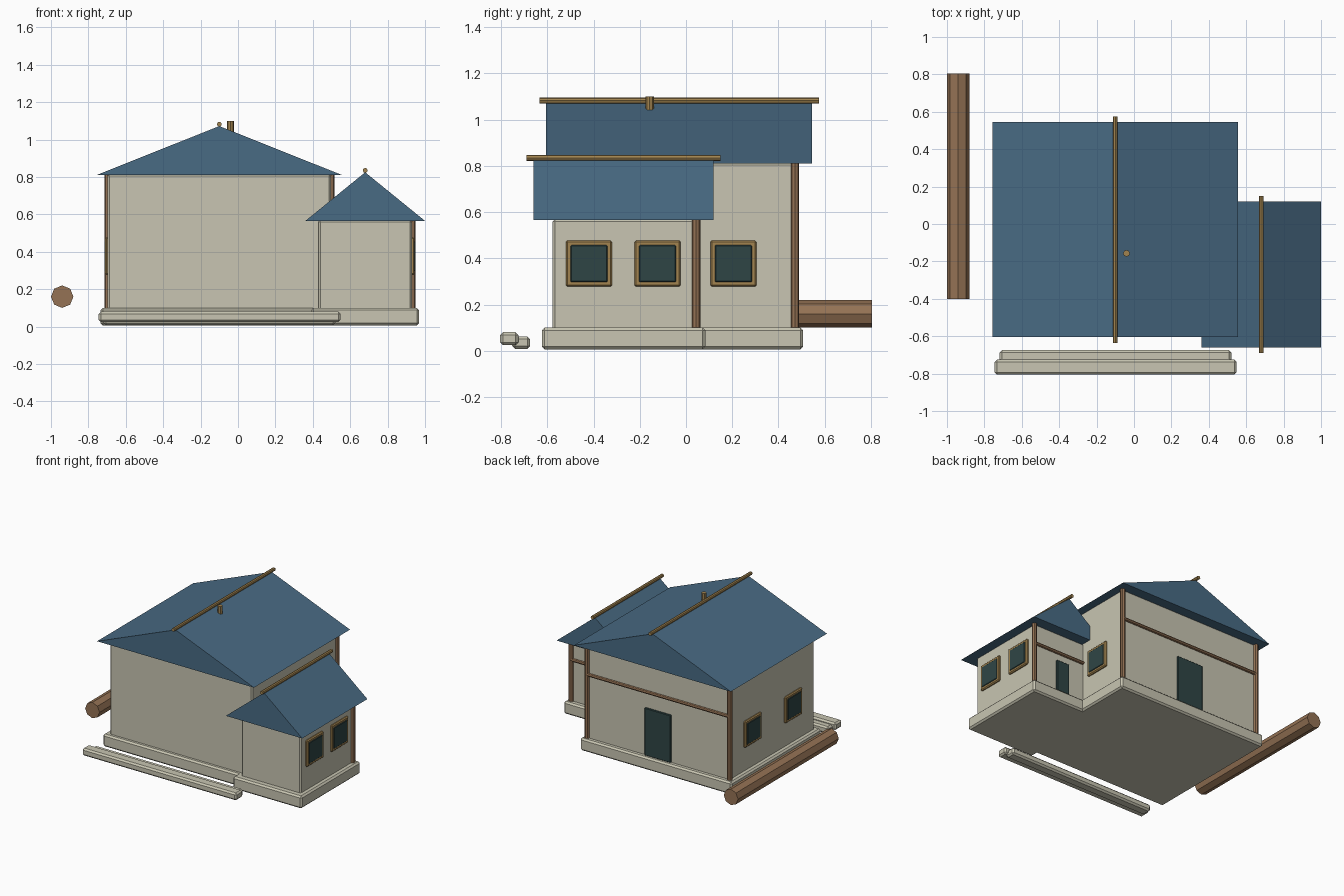
import bpy
import bmesh
from math import radians
from mathutils import Matrix, Vector

default_cube = bpy.data.objects.get("Cube")
if default_cube:
    bpy.data.objects.remove(default_cube, do_unlink=True)


def make_material(name, red, green, blue):
    material = bpy.data.materials.new(name)
    material.use_nodes = True
    colour = (red, green, blue, 1)
    material.diffuse_color = colour
    material.node_tree.nodes["Principled BSDF"].inputs["Base Color"].default_value = colour
    return material


plaster = make_material("pale plaster", 0.58, 0.56, 0.445)
roof_blue = make_material("slate blue", 0.066, 0.146, 0.23)
brown_wood = make_material("brown wood", 0.3, 0.17, 0.09)
tan_wood = make_material("tan wood", 0.36, 0.23, 0.08)
dark_glass = make_material("dark teal", 0.028, 0.06, 0.06)


def finish(bm, name, material):
    bmesh.ops.recalc_face_normals(bm, faces=bm.faces)
    mesh = bpy.data.meshes.new(name)
    bm.to_mesh(mesh)
    bm.free()
    mesh.materials.append(material)
    obj = bpy.data.objects.new(name, mesh)
    bpy.context.collection.objects.link(obj)
    return obj


def box(name, material, x_range, y_range, z_range, bevel=0.0):
    """Axis-aligned box between the given limits, with optional chamfer."""
    bm = bmesh.new()
    bmesh.ops.create_cube(bm, size=1)
    limits = (x_range, y_range, z_range)
    for vert in bm.verts:
        vert.co = Vector([(low + high) / 2 + c * (high - low)
                          for c, (low, high) in zip(vert.co, limits)])
    if bevel:
        bmesh.ops.bevel(bm, geom=bm.edges[:], offset=bevel, segments=1, affect='EDGES')
    return finish(bm, name, material)


def pole(name, material, start, end, radius):
    """Eight-sided rod from start to end, with corners on the axes."""
    start, end = Vector(start), Vector(end)
    direction = end - start
    bm = bmesh.new()
    bmesh.ops.create_cone(bm, cap_ends=True, segments=8, radius1=radius,
                          radius2=radius, depth=direction.length)
    if abs(direction.x) > 0:
        turn = Matrix.Rotation(radians(90), 4, 'Y')
    elif abs(direction.y) > 0:
        turn = Matrix.Rotation(radians(90), 4, 'X')
    else:
        turn = Matrix.Identity(4)
    bm.transform(Matrix.Translation((start + end) / 2) @ turn)
    return finish(bm, name, material)


def gable_roof(name, centre, half_width, y_range, eave, peak):
    """Solid triangular prism running along y."""
    bm = bmesh.new()
    profile = ((-half_width, eave), (half_width, eave), (0, peak))
    face = bm.faces.new([bm.verts.new((centre + x, y_range[0], z)) for x, z in profile])
    extruded = bmesh.ops.extrude_face_region(bm, geom=[face])
    moved = [g for g in extruded["geom"] if isinstance(g, bmesh.types.BMVert)]
    bmesh.ops.translate(bm, verts=moved, vec=(0, y_range[1] - y_range[0], 0))
    return finish(bm, name, roof_blue)


def window(name, wall_x, side, y):
    """Square framed window on a wall facing +x or -x."""
    z = 0.377
    for part, material, half, depth in (("frame", tan_wood, 0.1, 0.014),
                                        ("glass", dark_glass, 0.08, 0.018)):
        xs = sorted((wall_x - side * 0.01, wall_x + side * depth))
        box(name + "_" + part, material, xs, (y - half, y + half),
            (z - half, z + half), bevel=0.007 if part == "frame" else 0.004)


BASE_BOTTOM, FLOOR = 0.006, 0.1


def wing(name, centre, half, front, back, eave, peak, roof_half, roof_ys, base_ys,
         column_sides, beam_z, door_half, door_top):
    """One house volume: base, walls, roof, ridge, corner posts, rail and door."""
    box(name + "_base", plaster, (centre - half - 0.038, centre + half + 0.038),
        base_ys, (BASE_BOTTOM, FLOOR), bevel=0.012)
    box(name + "_walls", plaster, (centre - half, centre + half),
        (front, back), (FLOOR - 0.01, eave + 0.004), bevel=0.01)
    gable_roof(name + "_roof", centre, roof_half, roof_ys, eave, peak)
    pole(name + "_ridge_pole", tan_wood, (centre, roof_ys[0] - 0.03, peak + 0.01),
         (centre, roof_ys[1] + 0.03, peak + 0.01), 0.013)
    for side in column_sides:
        x = centre + side * half
        pole(name + "_corner_post", brown_wood, (x, back, FLOOR), (x, back, eave), 0.018)
    pole(name + "_wall_rail", brown_wood, (centre - half, back + 0.004, beam_z),
         (centre + half, back + 0.004, beam_z), 0.013)
    box(name + "_door", dark_glass, (centre - door_half, centre + door_half),
        (back - 0.01, back + 0.012), (FLOOR, door_top), bevel=0.004)


# House volumes
wing("main", centre=-0.1, half=0.597, front=-0.54, back=0.472, eave=0.81, peak=1.072,
     roof_half=0.657, roof_ys=(-0.605, 0.545), base_ys=(-0.57, 0.507),
     column_sides=(-1, 1), beam_z=0.58, door_half=0.11, door_top=0.46)
wing("annex", centre=0.68, half=0.25, front=-0.577, back=0.044, eave=0.565, peak=0.825,
     roof_half=0.32, roof_ys=(-0.66, 0.12), base_ys=(-0.624, 0.084),
     column_sides=(1,), beam_z=0.413, door_half=0.055, door_top=0.35)

# Windows
for y in (-0.42, -0.123):
    window("annex_window", 0.93, 1, y)
window("main_right_window", 0.497, 1, 0.205)
for y in (-0.28, 0.205):
    window("main_left_window", -0.697, -1, y)

# Small roof peg, front steps and the loose log
pole("roof_peg", tan_wood, (-0.04, -0.157, 1.03), (-0.04, -0.157, 1.1), 0.018)
box("front_step", plaster, (-0.745, 0.548), (-0.805, -0.725), (0.024, 0.08), bevel=0.012)
box("back_step", plaster, (-0.718, 0.52), (-0.752, -0.675), (0.008, 0.062), bevel=0.012)
pole("log", brown_wood, (-0.94, -0.4, 0.16), (-0.94, 0.805, 0.16), 0.06)
